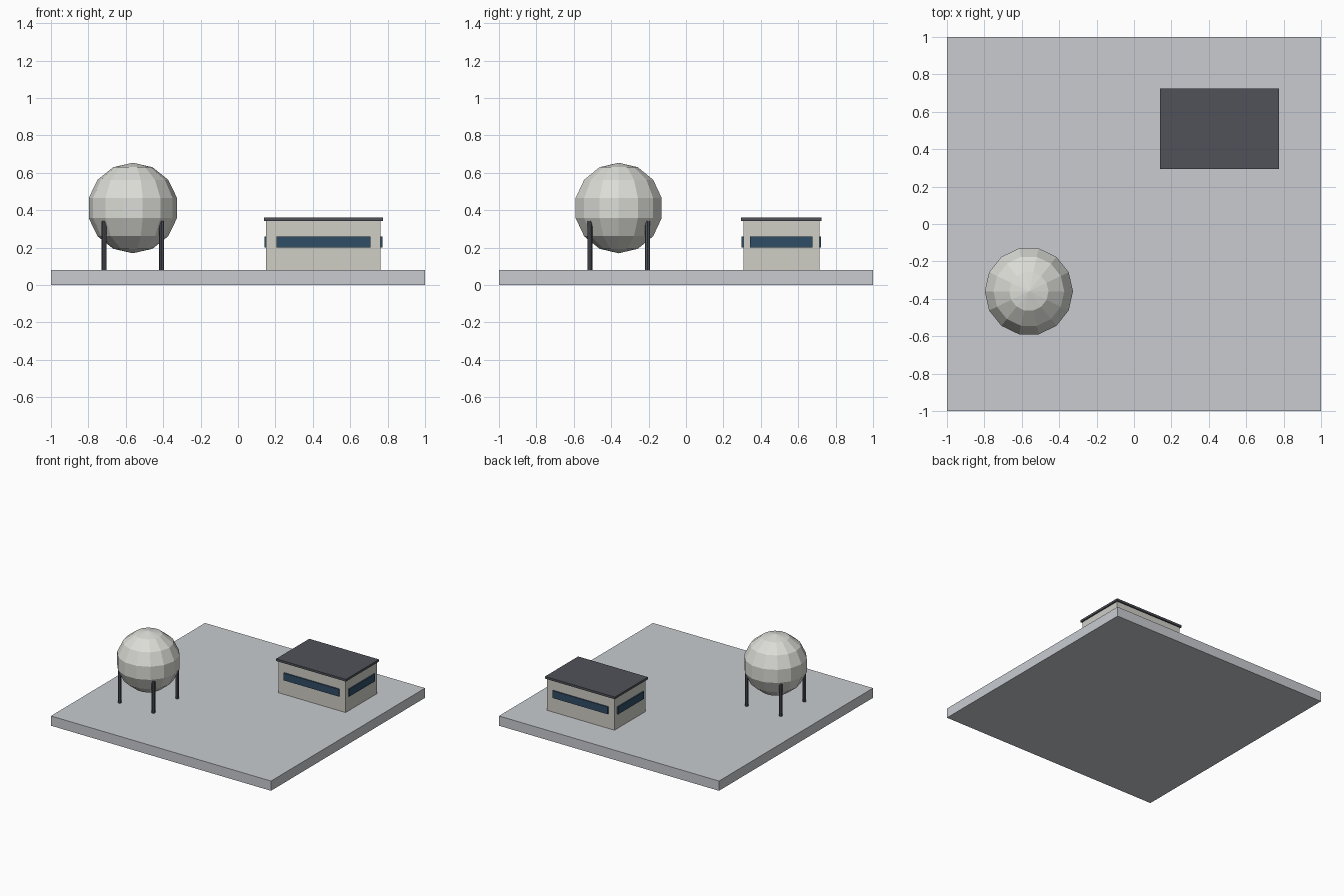
import bpy, bmesh, math
from mathutils import Matrix, Vector

if "Cube" in bpy.data.objects:
    bpy.data.objects.remove(bpy.data.objects["Cube"])


def material(name, rgb):
    m = bpy.data.materials.new(name)
    m.diffuse_color = (*rgb, 1)
    m.use_nodes = True
    m.node_tree.nodes["Principled BSDF"].inputs["Base Color"].default_value = m.diffuse_color
    return m


SLAB = material("pale_concrete", (0.58, 0.60, 0.63))
SHELL = material("off_white", (0.72, 0.72, 0.68))
WALL = material("warm_wall", (0.62, 0.61, 0.56))
DARK = material("dark_grey", (0.08, 0.085, 0.10))
GLASS = material("blue_glass", (0.03, 0.075, 0.13))


def add_object(name, bm, mat):
    bmesh.ops.recalc_face_normals(bm, faces=bm.faces)
    mesh = bpy.data.meshes.new(name)
    bm.to_mesh(mesh)
    bm.free()
    mesh.materials.append(mat)
    obj = bpy.data.objects.new(name, mesh)
    bpy.context.collection.objects.link(obj)
    return obj


def box(name, centre, half, z0, z1, mat):
    bm = bmesh.new()
    place = Matrix.Translation((*centre, (z0 + z1) / 2))
    size = Matrix.Diagonal((2 * half[0], 2 * half[1], z1 - z0, 1))
    bmesh.ops.create_cube(bm, size=1, matrix=place @ size)
    return add_object(name, bm, mat)


def leg(name, x, y, z0, z1, radius):
    bm = bmesh.new()
    bmesh.ops.create_cone(bm, cap_ends=True, segments=8, radius1=radius,
                          radius2=radius, depth=z1 - z0,
                          matrix=Matrix.Translation((x, y, (z0 + z1) / 2)))
    return add_object(name, bm, DARK)


def faceted_sphere(name, centre, radius, segments, rings, mat):
    # Half-circle profile spun around z, first meridian on +x
    bm = bmesh.new()
    angles = [math.pi * i / rings for i in range(rings + 1)]
    verts = [bm.verts.new((radius * math.sin(a), 0, radius * math.cos(a))) for a in angles]
    edges = [bm.edges.new(pair) for pair in zip(verts, verts[1:])]
    bmesh.ops.spin(bm, geom=verts + edges, axis=(0, 0, 1), cent=(0, 0, 0),
                   angle=2 * math.pi, steps=segments)
    bmesh.ops.remove_doubles(bm, verts=bm.verts, dist=1e-4)
    bmesh.ops.translate(bm, verts=bm.verts, vec=Vector(centre))
    return add_object(name, bm, mat)


# Ground slab
TOP = 0.08
box("ground_slab", (0, 0), (1, 1), 0, TOP, SLAB)

# Spherical tank on four legs
tx, ty, tz = -0.562, -0.36, 0.412
faceted_sphere("tank_sphere", (tx, ty, tz), 0.242, 14, 7, SHELL)
for i, (sx, sy) in enumerate([(-1, -1), (1, -1), (1, 1), (-1, 1)]):
    leg(f"tank_leg_{i + 1}", tx + sx * 0.154, ty + sy * 0.154, TOP, 0.342, 0.0135)

# Building with overhanging flat roof
bx, by = 0.457, 0.51
box("building_walls", (bx, by), (0.306, 0.203), TOP, 0.342, WALL)
box("building_roof", (bx, by), (0.317, 0.215), 0.342, 0.36, DARK)

# Strip windows, slightly proud of each wall
for side, s in (("low", -1), ("high", 1)):
    box(f"long_window_{side}_y", (bx, by + s * 0.203), (0.251, 0.010), 0.20, 0.26, GLASS)
    box(f"short_window_{side}_x", (bx + s * 0.306, by), (0.010, 0.167), 0.20, 0.26, GLASS)
